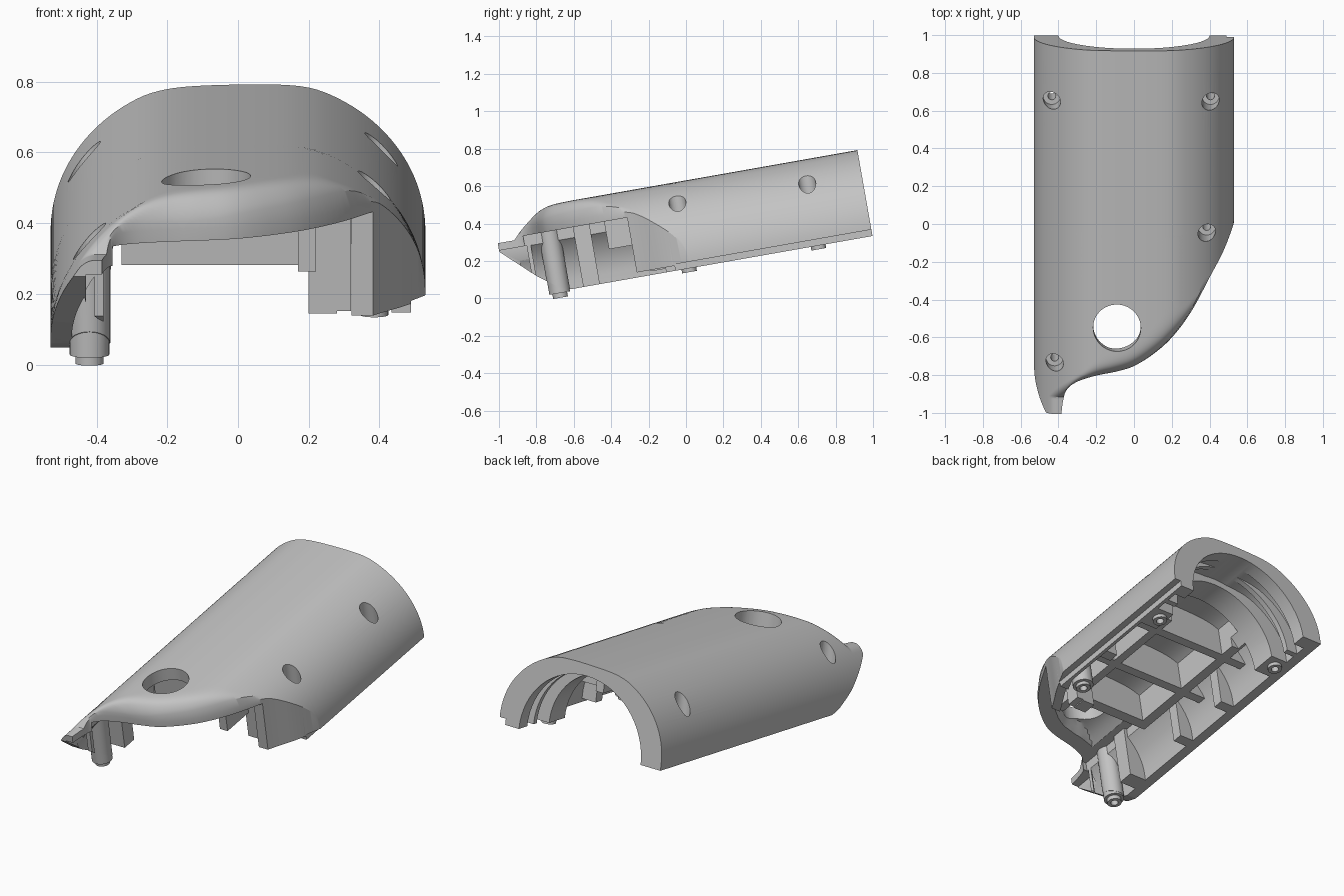
import bpy, bmesh, math
from mathutils import Matrix, Vector

if "Cube" in bpy.data.objects:
    bpy.data.objects.remove(bpy.data.objects["Cube"])

TILT = math.radians(10)
BACK, TIP, FLOOR = 1.04, -0.94, 0.155

# Curved front edge of the cover in plan: (x, distance along the body)
EDGE = [(-.385, -.94), (-.374, -.86), (-.355, -.8), (-.3, -.755), (-.2, -.722),
        (-.1, -.702), (0, -.672), (.1, -.61), (.2, -.52), (.3, -.385),
        (.4, -.2), (.47, -.08), (.53, .05)]


def smooth_path(points, steps):
    """Catmull-Rom path through the points."""
    p = [Vector(q) for q in points]
    p = [2 * p[0] - p[1]] + p + [2 * p[-1] - p[-2]]
    out = []
    for a, b, c, d in zip(p, p[1:], p[2:], p[3:]):
        for i in range(steps):
            t = i / steps
            out.append(.5 * (2 * b + (c - a) * t + (2 * a - 5 * b + 4 * c - d) * t * t
                             + (3 * b - a - 3 * c + d) * t ** 3))
    return out + [p[-2]]


PATH = smooth_path(EDGE, 6)


def edge_x(v):
    if v <= PATH[0].y:
        return PATH[0].x
    for a, b in zip(PATH, PATH[1:]):
        if v <= b.y:
            return a.x + (b.x - a.x) * (v - a.y) / (b.y - a.y)
    return PATH[-1].x


def edge_dist(x, v):
    if v > .2:
        return 1
    p, best = Vector((x, v)), 1
    for a, b in zip(PATH, PATH[1:]):
        d = b - a
        t = max(0, min(1, (p - a).dot(d) / d.length_squared))
        best = min(best, (p - a - d * t).length)
    return best


def soft_min(a, b, k):
    h = max(k - abs(a - b), 0) / k
    return min(a, b) - h * h * k / 4


def arch(x, half, rise, top):
    bow = math.sqrt(max(0, 1 - abs(x / half) ** 2.15))
    return soft_min(top + .03 * x, .2 + rise * bow, .035)


def outer_height(x, v):
    r = .12
    gap = max(0, r - edge_dist(x, v))
    rounded = .635 - r + math.sqrt(r * r - gap * gap)
    nose = .465 + max(0, v + .85) * 1.05
    return soft_min(soft_min(arch(x, .53, .443, .624), rounded, .025), nose, .03)


def inner_height(x, v):
    return min(arch(x, .47, .37, .55), .47 + max(0, edge_dist(x, v) - .08) * 1.5)


def finish(name, bm):
    bmesh.ops.recalc_face_normals(bm, faces=bm.faces)
    mesh = bpy.data.meshes.new(name)
    bm.to_mesh(mesh)
    bm.free()
    obj = bpy.data.objects.new(name, mesh)
    bpy.context.collection.objects.link(obj)
    return obj


def loft(name, stations, half, inset, floor, height, count):
    """Skin one arched section per station and cap both ends."""
    bm = bmesh.new()
    rings = []
    for v in stations:
        xm = min(half, edge_x(v) - inset)
        end = math.acos(max(-1, min(1, -xm / half)))
        xs = [-half * math.cos(end * i / count) for i in range(count + 1)]
        pts = [(x, v, height(x, v)) for x in xs]
        pts += [(xm, v, floor), (-half, v, floor)]
        rings.append([bm.verts.new(p) for p in pts])
    for a, b in zip(rings, rings[1:]):
        for i in range(len(a)):
            j = (i + 1) % len(a)
            bm.faces.new((a[i], a[j], b[j], b[i]))
    bm.faces.new(rings[0])
    bm.faces.new(rings[-1])
    return finish(name, bm)


def box(x0, x1, v0, v1, w0, w1):
    bm = bmesh.new()
    bmesh.ops.create_cube(bm, size=1)
    for p in bm.verts:
        p.co = ((x0 + x1) / 2 + p.co.x * (x1 - x0), (v0 + v1) / 2 + p.co.y * (v1 - v0),
                (w0 + w1) / 2 + p.co.z * (w1 - w0))
    return finish("block", bm)


def rod(x, v, w0, w1, r, along_body=False, sides=32):
    """Upright rod, or one lying along the body with v..w1 as its span."""
    bm = bmesh.new()
    bmesh.ops.create_cone(bm, cap_ends=True, segments=sides, radius1=r, radius2=r,
                          depth=w1 - (v if along_body else w0))
    if along_body:
        m = Matrix.Translation((x, (v + w1) / 2, w0)) @ Matrix.Rotation(math.pi / 2, 4, 'X')
    else:
        m = Matrix.Translation((x, v, (w0 + w1) / 2))
    bmesh.ops.transform(bm, matrix=m, verts=bm.verts)
    return finish("rod", bm)


def combine(target, tool, op):
    tool.hide_render = True
    mod = target.modifiers.new("combine", 'BOOLEAN')
    mod.operation, mod.solver, mod.object = op, 'EXACT', tool
    dg = bpy.context.evaluated_depsgraph_get()
    mesh = bpy.data.meshes.new_from_object(target.evaluated_get(dg))
    target.modifiers.clear()
    target.data = mesh
    bpy.data.objects.remove(tool)


def span(a, b, step):
    n = max(1, round((b - a) / step))
    return [a + (b - a) * i / n for i in range(n + 1)]


# Outer body
shell = loft("handle_cover", span(TIP, .1, .0065) + [.3, BACK], .53, 0, FLOOR,
             outer_height, 72)

# Main cavity with the front opening and the hollow under the nose
cavity = loft("cavity", span(TIP - .02, .2, .02) + [.66], .47, .06, -.1, inner_height, 40)
combine(cavity, box(-.38, 1, -.8, -.235, -.15, .48), 'UNION')
combine(cavity, box(-.43, 1, -1.2, -.79, -.16, .425), 'UNION')

# Screw bosses, stiffening ribs and side tabs stay solid inside the cavity
BOSSES = [(-.42, -.66), (.385, .043), (-.435, .745), (.405, .745)]
for x, v in BOSSES[:2]:
    combine(cavity, rod(x, v, -.3, .8, .058), 'DIFFERENCE')
ribs = [(.17, .22, -.36, .68), (-.33, -.27, -.25, .68), (-.31, .2, -.25, -.19),
        (-.6, .6, .1, .15), (-.6, .6, .46, .51)]
for x0, x1, v0, v1 in ribs:
    combine(cavity, box(x0, x1, v0, v1, .33, .8), 'DIFFERENCE')
tabs = [(-.6, -.36, -.53, -.44, -.3), (-.6, -.38, -.08, -.02, -.3), (-.6, -.38, .28, .34, -.3),
        (.2, .32, -.16, -.08, .175), (.38, .6, .28, .34, .175)]
for x0, x1, v0, v1, w0 in tabs:
    combine(cavity, box(x0, x1, v0, v1, w0, .8), 'DIFFERENCE')
combine(shell, cavity, 'DIFFERENCE')

# Half rings, grooves and the round opening at the back
combine(shell, rod(0, .6, FLOOR, .82, .36, True, 64), 'DIFFERENCE')
combine(shell, rod(0, .81, FLOOR, 1.2, .4, True, 64), 'DIFFERENCE')
for a, b in ((.81, .87), (.90, .96)):
    combine(shell, loft("groove", [a, b], .47, 0, -.1, inner_height, 40), 'DIFFERENCE')

# Rising underside below the nose
bm = bmesh.new()
outline = [(-.6, .1), (-.6, .155), (-.66, .178), (-.767, .257), (-.96, .437), (-1.2, .437), (-1.2, .1)]
face = bm.faces.new([bm.verts.new((-.8, v, w)) for v, w in outline])
side = bmesh.ops.extrude_face_region(bm, geom=[face])
bmesh.ops.translate(bm, vec=(1, 0, 0),
                    verts=[g for g in side["geom"] if isinstance(g, bmesh.types.BMVert)])
combine(shell, finish("nose_cut", bm), 'DIFFERENCE')

# Stepped joint along the left lower edge
combine(shell, box(.49, .7, -.4, 1.2, .05, .19), 'DIFFERENCE')
combine(shell, box(.28, .7, -.4, -.03, .05, .182), 'DIFFERENCE')

# Boss posts and their locating collars
combine(shell, rod(-.42, -.66, .145, .36, .056), 'UNION')
for x, v in BOSSES:
    combine(shell, rod(x, v, .12 if v < 0 else .135, .25, .04), 'UNION')

# Screw holes and the large thumb hole
for x, v in BOSSES:
    combine(shell, rod(x, v, .32, .9, .046), 'DIFFERENCE')
    combine(shell, rod(x, v, 0, .5, .021, sides=20), 'DIFFERENCE')
combine(shell, rod(-.09, -.45, .3, .9, .126, sides=64), 'DIFFERENCE')

# Lean the cover back, colour and shade it
shell.data.transform(Matrix.Rotation(TILT, 4, 'X'))
mat = bpy.data.materials.new("grey_plastic")
mat.use_nodes = True
grey = (.55, .55, .55, 1)
mat.diffuse_color = grey
mat.node_tree.nodes["Principled BSDF"].inputs["Base Color"].default_value = grey
shell.data.materials.clear()
shell.data.materials.append(mat)
for p in shell.data.polygons:
    p.material_index = 0
bpy.ops.object.select_all(action='DESELECT')
shell.select_set(True)
bpy.context.view_layer.objects.active = shell
bpy.ops.object.shade_smooth_by_angle(angle=math.radians(30))
